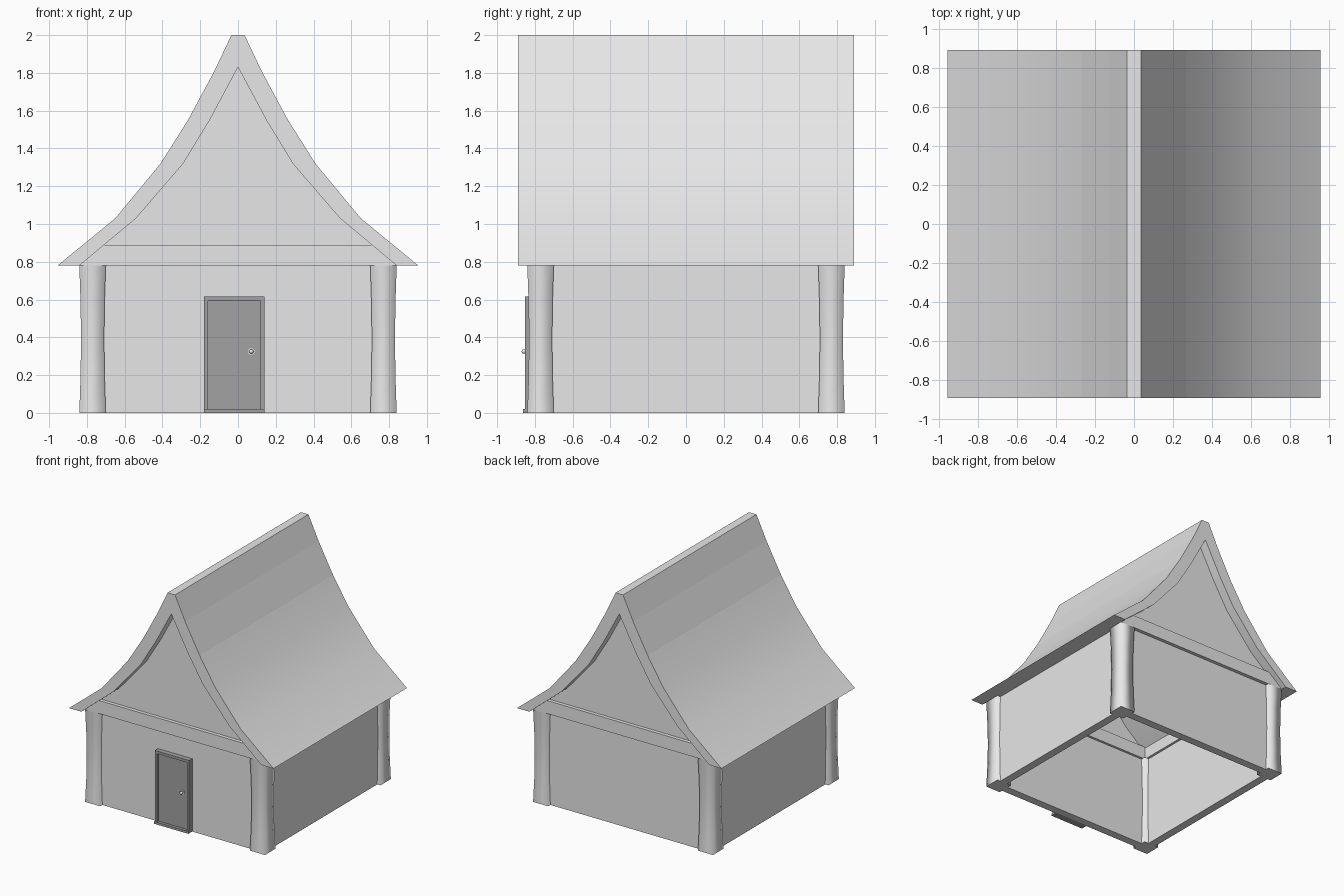
import bpy, bmesh, math
from mathutils import Matrix

if "Cube" in bpy.data.objects:
    bpy.data.objects.remove(bpy.data.objects["Cube"])


def material(name, v):
    m = bpy.data.materials.new(name)
    m.use_nodes = True
    m.diffuse_color = (v, v, v, 1)
    m.node_tree.nodes["Principled BSDF"].inputs["Base Color"].default_value = (v, v, v, 1)
    return m


plaster = material("light grey", 0.8)
door_grey = material("dark grey", 0.36)
metal = material("knob grey", 0.8)


def finish(name, bm, mat):
    bmesh.ops.recalc_face_normals(bm, faces=bm.faces)
    me = bpy.data.meshes.new(name)
    bm.to_mesh(me)
    bm.free()
    me.materials.append(mat)
    ob = bpy.data.objects.new(name, me)
    bpy.context.collection.objects.link(ob)
    return ob


def box(name, x, y, z, mat):
    bm = bmesh.new()
    bmesh.ops.create_cube(bm, size=1)
    for v in bm.verts:
        v.co = [r[0] if c < 0 else r[1] for c, r in zip(v.co, (x, y, z))]
    return finish(name, bm, mat)


def extrude(name, outline, y0, y1, mat, smooth_runs=False):
    """Extrude an x-z outline along y."""
    bm = bmesh.new()
    rings = [[bm.verts.new((x, y, z)) for x, z in outline] for y in (y0, y1)]
    n = len(outline)
    bm.faces.new(rings[0])
    bm.faces.new(rings[1])
    for i in range(n):
        j = (i + 1) % n
        bm.faces.new((rings[0][i], rings[0][j], rings[1][j], rings[1][i]))
    if smooth_runs:
        bm.normal_update()
        bmesh.ops.recalc_face_normals(bm, faces=bm.faces)
        for f in bm.faces:
            f.smooth = True
        for e in bm.edges:
            upper = e.verts[0].co.z > 1.5 and e.verts[1].co.z > 1.5
            e.smooth = e.calc_face_angle(0) < math.radians(20) and not upper
    return finish(name, bm, mat)


def mirrored(half):
    """Right half running eave to ridge, completed on the left."""
    return half + [(-x, z) for x, z in reversed(half) if x > 0]


# Swept roof shell, open below
outer = [(0.955, 0.78), (0.65, 1.03), (0.41, 1.32), (0.265, 1.55), (0.13, 1.80), (0.035, 2.0)]
inner = [(0.84, 0.78), (0.54, 1.03), (0.29, 1.32), (0.15, 1.55), (0, 1.83)]
extrude("roof", mirrored(outer) + mirrored(inner)[::-1], -0.89, 0.89, plaster, True)

# Gable ends with a tie beam below each
ledge = [(0.71, 0.89)]
for end, s in (("front", -1), ("back", 1)):
    extrude(end + "_gable", mirrored(ledge + inner[1:]), s * 0.81, s * 0.75, plaster)
    extrude(end + "_beam", mirrored(inner[:1] + ledge), s * 0.84, s * 0.72, plaster)
    box(end + "_wall", (-0.78, 0.78), sorted((s * 0.81, s * 0.74)), (0, 0.78), plaster)

# Side walls and the wall plates under the eaves
for side, s in (("left", 1), ("right", -1)):
    box(side + "_wall", sorted((s * 0.81, s * 0.74)), (-0.78, 0.78), (0, 0.78), plaster)
    plate = [(s * 0.84, 0.78), (s * 0.72, 0.78), (s * 0.72, 0.88)]
    extrude(side + "_wall_plate", plate, -0.75, 0.75, plaster)

# Corner posts, slightly narrowed at the waist
for sx in (-1, 1):
    for sy in (-1, 1):
        bm = bmesh.new()
        rings = []
        for i in range(5):
            t = i / 4
            h = 0.07 - 0.009 * math.sin(math.pi * t)
            rings.append([bm.verts.new((sx * 0.77 + a * h, sy * 0.77 + b * h, 0.78 * t))
                          for a, b in ((-1, -1), (1, -1), (1, 1), (-1, 1))])
        bm.faces.new(rings[0])
        bm.faces.new(rings[-1])
        for lo, hi in zip(rings, rings[1:]):
            for k in range(4):
                m = (k + 1) % 4
                bm.faces.new((lo[k], lo[m], hi[m], hi[k])).smooth = True
        for e in bm.edges:
            e.smooth = e.calc_face_angle(0) < math.radians(30)
        finish(("front" if sy < 0 else "back") + ("_left" if sx > 0 else "_right") + "_post", bm, plaster)

# Door, frame and sill
box("door_frame_right", (-0.18, -0.158), (-0.852, -0.80), (0, 0.615), door_grey)
box("door_frame_left", (0.118, 0.14), (-0.852, -0.80), (0, 0.615), door_grey)
box("door_frame_top", (-0.158, 0.118), (-0.852, -0.80), (0.593, 0.615), door_grey)
box("door_sill", (-0.18, 0.14), (-0.862, -0.80), (0, 0.02), door_grey)
box("door", (-0.158, 0.118), (-0.838, -0.80), (0.02, 0.593), door_grey)

# Door knob with a back plate
bm = bmesh.new()
turn = Matrix.Rotation(math.pi / 2, 4, "X")
for r, depth, y in ((0.018, 0.005, -0.84), (0.007, 0.016, -0.848)):
    bmesh.ops.create_cone(bm, cap_ends=True, segments=16, radius1=r, radius2=r, depth=depth,
                          matrix=Matrix.Translation((0.07, y, 0.325)) @ turn)
bmesh.ops.create_uvsphere(bm, u_segments=16, v_segments=8, radius=0.012,
                          matrix=Matrix.Translation((0.07, -0.858, 0.325)) @ turn)
for f in bm.faces:
    f.smooth = len(f.verts) < 5
finish("door_knob", bm, metal)
